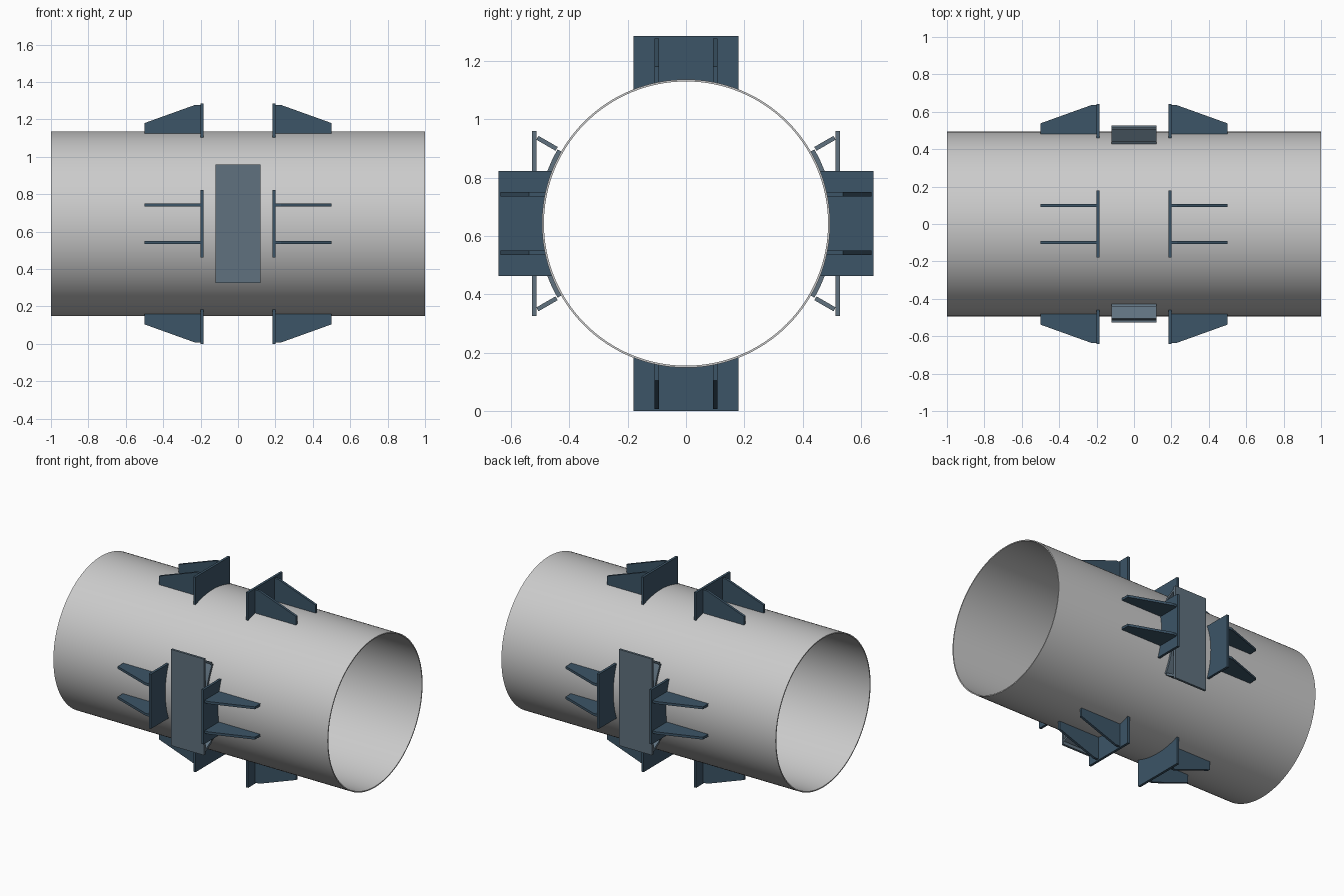
import bpy, bmesh
from math import sin, cos, pi, radians, sqrt
from mathutils import Matrix, Vector

if "Cube" in bpy.data.objects:
    bpy.data.objects.remove(bpy.data.objects["Cube"])

CZ = 0.6425            # height of the pipe axis
R, R_IN = 0.494, 0.487  # pipe radii


def material(name, rgb):
    m = bpy.data.materials.new(name)
    m.diffuse_color = (*rgb, 1)
    m.use_nodes = True
    m.node_tree.nodes["Principled BSDF"].inputs["Base Color"].default_value = m.diffuse_color
    return m


steel_blue = material("dark_blue_steel", (0.045, 0.09, 0.135))
slate = material("slate_steel", (0.115, 0.165, 0.21))


def prism(name, pts, lo, hi, to3d, turn=0, mat=None, smooth=False):
    """Extrude a closed profile from lo to hi, then turn it about the pipe axis."""
    bm = bmesh.new()
    rot = Matrix.Translation((0, 0, CZ)) @ Matrix.Rotation(turn, 4, 'X')
    a, b = ([bm.verts.new(rot @ Vector(to3d(u, v, w))) for u, v in pts] for w in (lo, hi))
    n = len(pts)
    bm.faces.new(a)
    bm.faces.new(b)
    for i in range(n):
        j = (i + 1) % n
        bm.faces.new((a[i], a[j], b[j], b[i]))
    bmesh.ops.recalc_face_normals(bm, faces=bm.faces)
    me = bpy.data.meshes.new(name)
    bm.to_mesh(me)
    bm.free()
    ob = bpy.data.objects.new(name, me)
    bpy.context.collection.objects.link(ob)
    if mat:
        me.materials.append(mat)
    if smooth:
        shade(ob)
    return ob


def shade(ob):
    bpy.ops.object.select_all(action='DESELECT')
    ob.select_set(True)
    bpy.context.view_layer.objects.active = ob
    bpy.ops.object.shade_smooth_by_angle(angle=radians(30))


def across(u, v, w):   # profile in the y-z plane, extruded along x
    return (w, u, v)


def along(u, v, w):    # profile in the x-z plane, extruded along y
    return (u, w, v)


# Pipe: a ring of four loops, open at both ends
N = 128
bm = bmesh.new()
loops = [[bm.verts.new((x, r * cos(2 * pi * i / N), CZ + r * sin(2 * pi * i / N)))
          for i in range(N)] for x, r in ((-1, R), (1, R), (1, R_IN), (-1, R_IN))]
for k in range(4):
    a, b = loops[k], loops[(k + 1) % 4]
    for i in range(N):
        j = (i + 1) % N
        bm.faces.new((a[i], a[j], b[j], b[i]))
bmesh.ops.recalc_face_normals(bm, faces=bm.faces)
me = bpy.data.meshes.new("pipe")
bm.to_mesh(me)
bm.free()
pipe = bpy.data.objects.new("pipe", me)
bpy.context.collection.objects.link(pipe)
shade(pipe)

# Stop plates with a saddle-cut inner edge, each braced by two gussets
HALF = 0.18
cut = [HALF - 2 * HALF * i / 16 for i in range(17)]
plate = [(-HALF, CZ), (HALF, CZ)] + [(y, sqrt((R - 0.002) ** 2 - y * y)) for y in cut]
gusset = [(0.2, 0.479), (0.5, 0.479), (0.5, 0.538), (0.23, 0.635), (0.2, 0.635)]
for q in range(4):
    turn = q * pi / 2
    for s in (-1, 1):
        prism("stop_plate", plate, s * 0.184, s * 0.2, across, turn, steel_blue, True)
        for y in (-0.1, 0.1):
            prism("gusset", [(s * u, v) for u, v in gusset], y - 0.008, y + 0.008,
                  along, turn, steel_blue)

# Side supports: curved pad, two radial ribs and an upright bearing plate
W = 0.12
angles = [radians(-30 + 60 * i / 24) for i in range(25)]
pad = ([(0.508 * cos(t), 0.508 * sin(t)) for t in angles]
       + [(0.492 * cos(t), 0.492 * sin(t)) for t in reversed(angles)])
bearing = [(0.512, -0.317), (0.527, -0.317), (0.527, 0.317), (0.512, 0.317)]
rib = [(0.512, -0.0075), (0.588, -0.0075), (0.588, 0.0075), (0.512, 0.0075)]
for turn in (0, pi):
    prism("curved_pad", pad, -W, W, across, turn, slate, True)
    prism("bearing_plate", bearing, -W, W, across, turn, slate)
    for a in (-30, 30):
        prism("radial_rib", rib, -W, W, across, turn + radians(a), slate)
